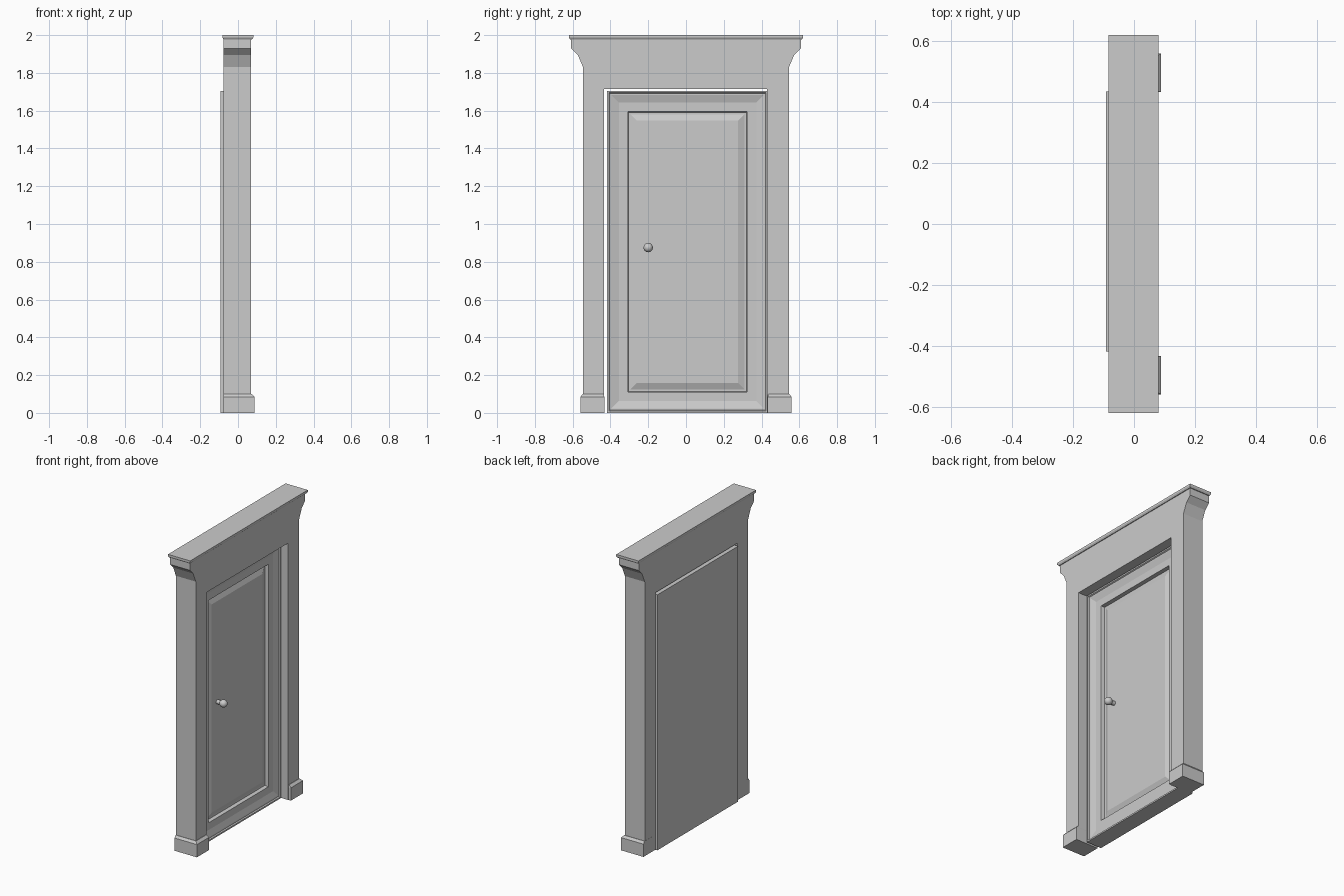
import bpy, bmesh, math

if "Cube" in bpy.data.objects:
    bpy.data.objects.remove(bpy.data.objects["Cube"])


def make_object(name, bm):
    bmesh.ops.recalc_face_normals(bm, faces=bm.faces)
    mesh = bpy.data.meshes.new(name)
    bm.to_mesh(mesh)
    bm.free()
    obj = bpy.data.objects.new(name, mesh)
    bpy.context.collection.objects.link(obj)
    return obj


def loft(name, rings):
    """Skin equal-length point rings and cap both ends."""
    bm = bmesh.new()
    loops = [[bm.verts.new(p) for p in ring] for ring in rings]
    for a, b in zip(loops, loops[1:]):
        n = len(a)
        for i in range(n):
            j = (i + 1) % n
            bm.faces.new((a[i], a[j], b[j], b[i]))
    bm.faces.new(loops[0])
    bm.faces.new(loops[-1])
    return make_object(name, bm)


def rect_xy(x0, x1, y0, y1, z):
    return [(x0, y0, z), (x1, y0, z), (x1, y1, z), (x0, y1, z)]


# Door surround: one arch-shaped outline with flared top corners
flare = [(0.545, 0), (0.545, 1.83), (0.573, 1.895), (0.608, 1.93), (0.608, 1.982)]
outline = flare + [(-y, z) for y, z in reversed(flare)]
outline += [(-0.434, 0), (-0.434, 1.715), (0.43, 1.715), (0.43, 0)]
loft("door_frame", [[(x, y, z) for y, z in outline] for x in (-0.077, 0.07)])

# Cornice slab with a small lower chamfer
loft("cornice", [rect_xy(-0.077 - d, 0.075 + d, -0.614 - d, 0.614 + d, z)
                 for d, z in ((0, 1.978), (0.006, 1.987), (0.006, 2.0))])

# Plinth blocks with chamfered tops
for side, label in ((1, "right"), (-1, "left")):
    rings = []
    for x, y0, y1, z in ((0.088, 0.432, 0.559, 0), (0.088, 0.432, 0.559, 0.085),
                         (0.073, 0.436, 0.547, 0.1)):
        ya, yb = sorted((side * y0, side * y1))
        rings.append(rect_xy(-0.0775, x, ya, yb, z))
    loft("plinth_" + label, rings)

# Door leaf: stepped border, recess and raised panel as (inset, x) rings
steps = [(0, -0.092), (0, 0.018), (0.010, 0.018), (0.014, 0.010), (0.022, 0.010),
         (0.062, -0.002), (0.110, -0.002), (0.114, -0.026), (0.124, -0.026),
         (0.158, -0.012)]
y0, y1, z0, z1 = -0.418, 0.434, 0.0, 1.705
loft("door_leaf", [[(x, y0 + d, z0 + d), (x, y1 - d, z0 + d),
                    (x, y1 - d, z1 - d), (x, y0 + d, z1 - d)] for d, x in steps])

# Door knob: stem and ball
bpy.ops.mesh.primitive_cylinder_add(vertices=16, radius=0.014, depth=0.045,
                                    location=(0.005, -0.2, 0.875),
                                    rotation=(0, math.pi / 2, 0))
bpy.context.object.name = "knob_stem"
bpy.ops.object.shade_smooth_by_angle()
bpy.ops.mesh.primitive_uv_sphere_add(segments=16, ring_count=10, radius=0.025,
                                     location=(0.033, -0.2, 0.875),
                                     rotation=(0, math.pi / 2, 0))
bpy.context.object.name = "knob_ball"
bpy.ops.object.shade_smooth()
